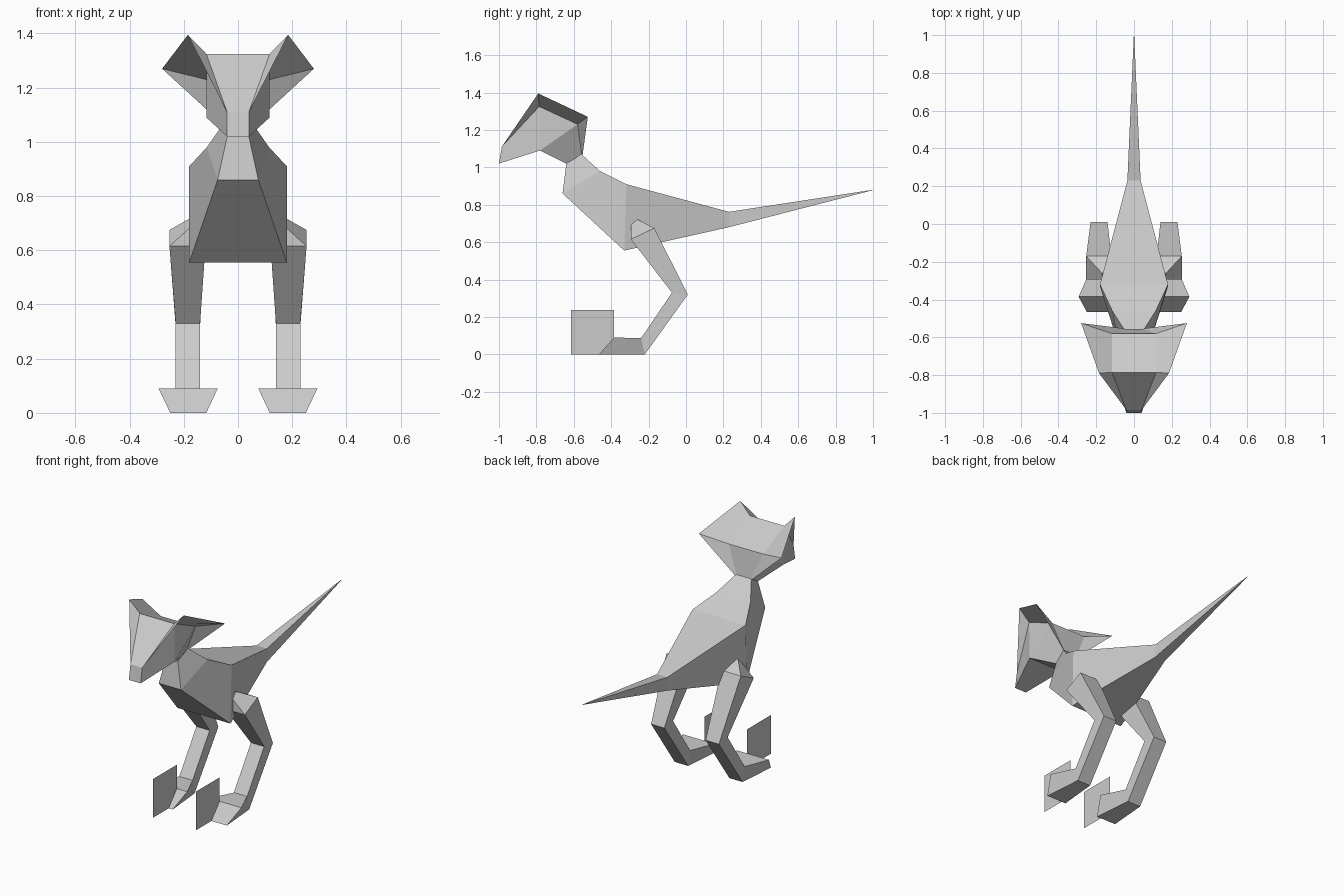
import bpy, bmesh

if "Cube" in bpy.data.objects:
    bpy.data.objects.remove(bpy.data.objects["Cube"])

grey = bpy.data.materials.new("plain grey")
grey.diffuse_color = (0.6, 0.6, 0.6, 1)
grey.use_nodes = True
grey.node_tree.nodes["Principled BSDF"].inputs["Base Color"].default_value = grey.diffuse_color


def make(name, bm):
    bmesh.ops.remove_doubles(bm, verts=bm.verts, dist=0.0005)
    bmesh.ops.recalc_face_normals(bm, faces=bm.faces)
    mesh = bpy.data.meshes.new(name)
    bm.to_mesh(mesh)
    bm.free()
    mesh.materials.append(grey)
    obj = bpy.data.objects.new(name, mesh)
    bpy.context.collection.objects.link(obj)
    return obj


def add_faces(bm, faces):
    for f in faces:
        bm.faces.new([bm.verts.new(p) for p in f])


def loft(bm, rings, cap_start=True, cap_end=True):
    """Join four-cornered rings into a tube."""
    rows = [[bm.verts.new(p) for p in r] for r in rings]
    for a, b in zip(rows, rows[1:]):
        for i in range(4):
            j = (i + 1) % 4
            bm.faces.new((a[i], a[j], b[j], b[i]))
    if cap_start:
        bm.faces.new(rows[0])
    if cap_end:
        bm.faces.new(rows[-1])


def centred(low, high):
    """Ring about x = 0 from (half width, y, z) of its low and high edge."""
    (wl, yl, zl), (wh, yh, zh) = low, high
    return [(-wl, yl, zl), (wl, yl, zl), (wh, yh, zh), (-wh, yh, zh)]


# Body, neck and tail
bm = bmesh.new()
loft(bm, [
    centred((0.04, -0.64, 1.02), (0.045, -0.57, 1.08)),
    centred((0.075, -0.66, 0.86), (0.115, -0.46, 0.98)),
    centred((0.18, -0.33, 0.555), (0.18, -0.32, 0.91)),
    centred((0.035, 0.23, 0.68), (0.035, 0.23, 0.762)),
    centred((0.001, 1.0, 0.878), (0.001, 1.0, 0.88)),
])
make("body", bm)

# Head
snout, brow, nape = (0.04, -0.985, 1.11), (0.117, -0.785, 1.325), (0.117, -0.58, 1.23)
collar = (0.04, -0.555, 1.05)
jaw, throat = (0.117, -0.78, 1.09), (0.04, -0.64, 1.02)
bm = bmesh.new()
loft(bm, [centred((0.04, -1.0, 1.02), snout), centred(jaw, brow)], cap_end=False)
flip = lambda p: (-p[0], p[1], p[2])
add_faces(bm, [(brow, nape, flip(nape), flip(brow)),
               (nape, collar, flip(collar), flip(nape)),
               (collar, throat, flip(throat), flip(collar)),
               (jaw, throat, flip(throat), flip(jaw))])
for m in (lambda p: p, flip):
    add_faces(bm, [[m(p) for p in f] for f in
                   ((jaw, brow, nape), (jaw, nape, collar, throat))])
make("head", bm)

# Flared crest sheets, one on each side of the head
horn, ear = (0.185, -0.79, 1.395), (0.28, -0.525, 1.27)
for side, m in (("right", lambda p: p), ("left", flip)):
    bm = bmesh.new()
    add_faces(bm, [[m(p) for p in f] for f in
                   ((snout, horn, brow), (brow, horn, ear, nape), (nape, ear, collar))])
    make(side + "_crest", bm)


def limb_ring(x0, x1, front, back, x2=None, x3=None):
    """Ring between inner and outer x, with a front and a back edge in (y, z)."""
    x2, x3 = (x0, x1) if x2 is None else (x2, x3)
    return [(x0, *front), (x1, *front), (x3, *back), (x2, *back)]


# Legs with wedge feet, and an upright plate before each foot
for side, s in (("right", 1), ("left", -1)):
    rings = [
        limb_ring(0.13, 0.17, (-0.295, 0.69), (-0.26, 0.722)),
        limb_ring(0.12, 0.253, (-0.295, 0.615), (-0.17, 0.675)),
        limb_ring(0.14, 0.23, (-0.075, 0.33), (0.01, 0.32)),
        limb_ring(0.14, 0.23, (-0.24, 0.087), (-0.22, 0.0), 0.14, 0.23),
        limb_ring(0.075, 0.293, (-0.385, 0.09), (-0.465, 0.0), 0.117, 0.25),
    ]
    bm = bmesh.new()
    loft(bm, [[(s * x, y, z) for x, y, z in r] for r in rings])
    make(side + "_leg", bm)

    bm = bmesh.new()
    add_faces(bm, [[(s * 0.145, y, z) for y, z in
                    ((-0.615, 0), (-0.385, 0), (-0.385, 0.237), (-0.615, 0.237))]])
    make(side + "_foot_plate", bm)
